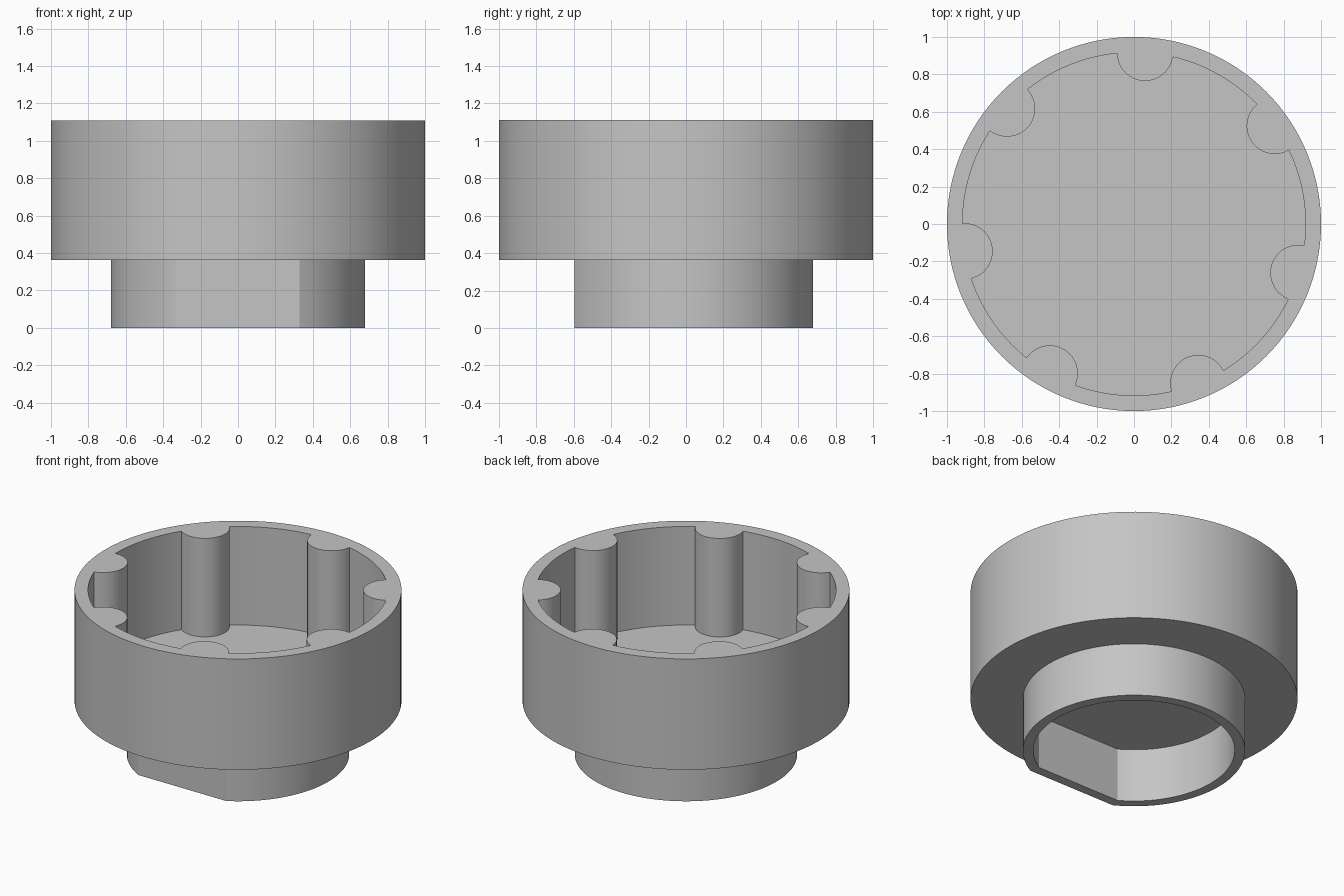
import bpy
import bmesh
from math import acos, asin, cos, sin, pi, radians, tau

if "Cube" in bpy.data.objects:
    bpy.data.objects.remove(bpy.data.objects["Cube"])

# Main dimensions
CUP_R, BORE_R = 1.0, 0.917
CUP_BOTTOM, CUP_FLOOR, CUP_TOP = 0.362, 0.445, 1.11
LUG_R, LUG_COUNT, LUG_START = 0.15, 7, radians(86.3)
COLLAR_R, COLLAR_FLAT, COLLAR_WALL = 0.68, 0.595, 0.064

grey = bpy.data.materials.new("plain grey")
grey.use_nodes = True
colour = (0.56, 0.56, 0.56, 1)
grey.diffuse_color = colour
grey.node_tree.nodes["Principled BSDF"].inputs["Base Color"].default_value = colour


def arc(radius, start, end, steps, cx=0, cy=0):
    """Points along an arc, both ends included."""
    angles = [start + (end - start) * i / steps for i in range(steps + 1)]
    return [(cx + radius * cos(a), cy + radius * sin(a)) for a in angles]


def lugged_outline():
    """Round bore interrupted by evenly spaced half-round lugs."""
    half = 2 * asin(LUG_R / (2 * BORE_R))
    pitch = tau / LUG_COUNT
    points = []
    for i in range(LUG_COUNT):
        a = LUG_START + i * pitch
        sweep = pi / 2 - half / 2
        points += arc(LUG_R, a + pi + sweep, a + pi - sweep, 24,
                      BORE_R * cos(a), BORE_R * sin(a))
        points += arc(BORE_R, a + half, a + pitch - half, 14)[1:-1]
    return points


def flatted_outline(radius, flat):
    """Circle with a flat cut on its front side."""
    half = acos(flat / radius)
    return arc(radius, half - pi / 2, 3 * pi / 2 - half, 96)


def add_loop(bm, outline, z):
    verts = [bm.verts.new((x, y, z)) for x, y in outline]
    edges = [bm.edges.new((v, verts[(i + 1) % len(verts)]))
             for i, v in enumerate(verts)]
    return verts, edges


def wall(bm, a, b):
    for i in range(len(a[0])):
        j = (i + 1) % len(a[0])
        bm.faces.new((a[0][i], a[0][j], b[0][j], b[0][i]))


def ring_face(bm, outer, inner):
    bmesh.ops.triangle_fill(bm, edges=outer[1] + inner[1], use_beauty=True)


def finish(bm, name):
    bmesh.ops.recalc_face_normals(bm, faces=bm.faces)
    mesh = bpy.data.meshes.new(name)
    bm.to_mesh(mesh)
    bm.free()
    mesh.materials.append(grey)
    obj = bpy.data.objects.new(name, mesh)
    bpy.context.collection.objects.link(obj)
    bpy.ops.object.select_all(action="DESELECT")
    obj.select_set(True)
    bpy.context.view_layer.objects.active = obj
    bpy.ops.object.shade_smooth_by_angle(angle=radians(30))


# Cup with inner lugs and a solid floor
bm = bmesh.new()
circle = arc(CUP_R, 0, tau, 128)[:-1]
bore = lugged_outline()
outer_low, outer_high = add_loop(bm, circle, CUP_BOTTOM), add_loop(bm, circle, CUP_TOP)
inner_high, inner_low = add_loop(bm, bore, CUP_TOP), add_loop(bm, bore, CUP_FLOOR)
wall(bm, outer_low, outer_high)
wall(bm, inner_high, inner_low)
ring_face(bm, outer_high, inner_high)
bm.faces.new(outer_low[0])
bm.faces.new(inner_low[0])
finish(bm, "lugged_cup")

# Hollow collar with a front flat, seated slightly into the cup floor
bm = bmesh.new()
outside = flatted_outline(COLLAR_R, COLLAR_FLAT)
inside = flatted_outline(COLLAR_R - COLLAR_WALL, COLLAR_FLAT - COLLAR_WALL)
seat = CUP_BOTTOM + 0.01
outer_low, outer_high = add_loop(bm, outside, 0), add_loop(bm, outside, seat)
inner_low, inner_high = add_loop(bm, inside, 0), add_loop(bm, inside, seat)
wall(bm, outer_low, outer_high)
wall(bm, inner_low, inner_high)
ring_face(bm, outer_low, inner_low)
ring_face(bm, outer_high, inner_high)
finish(bm, "flatted_collar")
